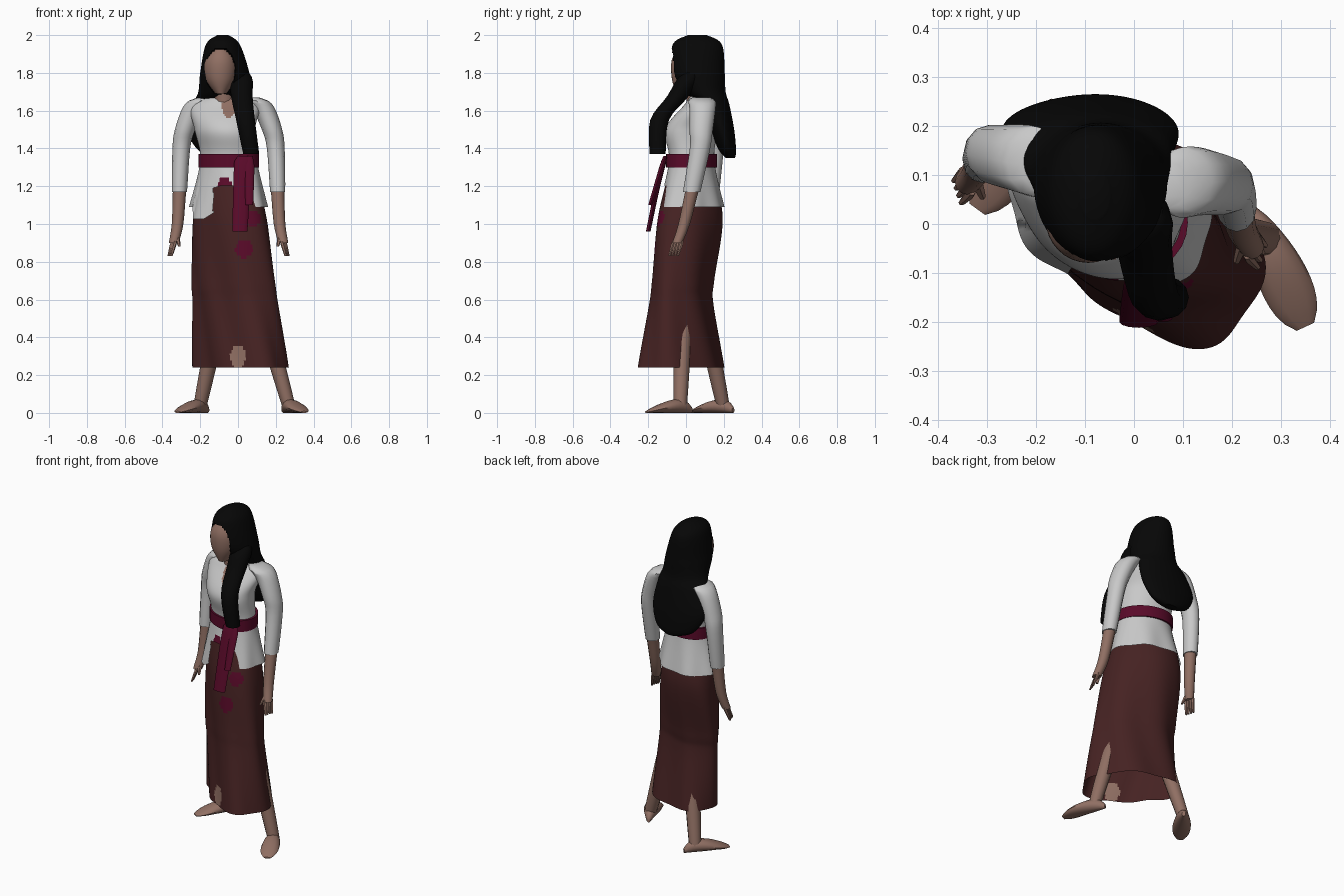
import bpy, bmesh
from math import sin, cos, tau, pi, radians
from mathutils import Vector

cube = bpy.data.objects.get("Cube")
if cube:
    bpy.data.objects.remove(cube, do_unlink=True)


def material(name, red, green, blue):
    colour = (red, green, blue, 1)
    made = bpy.data.materials.new(name)
    made.use_nodes = True
    made.diffuse_color = colour
    shader = made.node_tree.nodes["Principled BSDF"]
    shader.inputs["Base Color"].default_value = colour
    shader.inputs["Roughness"].default_value = 1
    return made


skin = material("skin", .28, .16, .125)
black = material("black hair", .002, .002, .002)
white = material("white cloth", .58, .58, .58)
brown = material("brown skirt", .06, .016, .016)
wine = material("wine sash", .1, .003, .022)


def interpolate(keys, steps):
    """Yield a smooth Catmull-Rom run through the key vectors."""
    keys = [Vector(key) for key in keys]
    padded = [keys[0], *keys, keys[-1]]
    for before, start, end, after in zip(padded, padded[1:], padded[2:], padded[3:]):
        leave, arrive = (end - before) / 2, (after - start) / 2
        for step in range(steps):
            t = step / steps
            blend = t * t * (3 - 2 * t)
            yield (start.lerp(end, blend) + leave * t * (1 - t) ** 2
                   - arrive * t * t * (1 - t))
    yield keys[-1]


def build(name, rings, materials, colour_rule=None, cut_rule=None, caps=True):
    """Skin the rings, then colour or remove faces by rule."""
    bm = bmesh.new()
    rows = [[bm.verts.new(point) for point in ring] for ring in rings]
    for lower, upper in zip(rows, rows[1:]):
        for i in range(len(lower)):
            bm.faces.new((lower[i - 1], lower[i], upper[i], upper[i - 1]))
    if caps:
        bm.faces.new(rows[0])
        bm.faces.new(rows[-1])
    bmesh.ops.recalc_face_normals(bm, faces=bm.faces[:])
    if colour_rule:
        for face in bm.faces:
            face.material_index = colour_rule(face.calc_center_median())
    if cut_rule:
        opening = [face for face in bm.faces if cut_rule(face.calc_center_median())]
        bmesh.ops.delete(bm, geom=opening, context="FACES")
    mesh = bpy.data.meshes.new(name)
    bm.to_mesh(mesh)
    bm.free()
    for entry in materials:
        mesh.materials.append(entry)
    part = bpy.data.objects.new(name, mesh)
    bpy.context.collection.objects.link(part)
    bpy.ops.object.select_all(action="DESELECT")
    part.select_set(True)
    bpy.context.view_layer.objects.active = part
    bpy.ops.object.shade_smooth_by_angle(angle=radians(50))


def loft(name, sections, materials, sides=32, steps=4, skew=0, warp=None, **rules):
    """Level ovals given as x, y, z, half width, half depth; skew turns them."""
    rings = []
    for x, y, z, width, depth in interpolate(sections, steps):
        ring = []
        for side in range(sides):
            angle = tau * side / sides
            point = Vector((x + width * cos(angle), y + depth * sin(angle - skew), z))
            if warp:
                warp(point, angle)
            ring.append(point)
        rings.append(ring)
    build(name, rings, materials, **rules)


def tube(name, path, start, end, material, flat=1, sides=12):
    """Tapered limb or ribbon with a rounded beginning."""
    last = len(path) - 1
    sections = []
    for i, point in enumerate(interpolate(path, 4)):
        t = i / (4 * last)
        radius = (start + (end - start) * t) * min(1, .6 + 3 * t)
        sections.append((*point, radius, radius * flat))
    loft(name, sections, [material], sides=sides, steps=1)


def in_spot(point, x, z, width, height):
    across, up = (point.x - x) / width, (point.z - z) / height
    return point.y < .05 and across * across + up * up < 1


# Skirt with soft folds, a swept-back right front, wine marks and a gap at the hem
def fold_skirt(point, angle):
    low = max(0, 1.2 - point.z)
    swing = low * (.01 * sin(6 * angle + 5 * point.z) - .07 * max(0, cos(angle - 4)) ** 2)
    point.x += swing * cos(angle)
    point.y += swing * sin(angle)


def colour_skirt(point):
    if in_spot(point, .03, .87, .045, .05) or in_spot(point, .08, 1.03, .04, .04):
        return 1
    return 2 if in_spot(point, 0, .3, .04, .06) else 0


loft("skirt", [(-.05, .03, 1.27, .14, .12), (-.045, .02, 1.02, .2, .175),
               (-.03, -.02, .7, .225, .165), (-.02, -.03, .57, .23, .17),
               (0, -.03, .24, .26, .23)],
     [brown, wine, skin], sides=128, steps=18, skew=.3, warp=fold_skirt,
     colour_rule=colour_skirt, caps=False)


# Blouse with a bare throat, parted below the sash
def shape_hem(point, angle):
    drop = max(0, 1.3 - point.z)
    flare = drop * .03 * (1 + sin(7 * angle))
    point.x += flare * cos(angle)
    point.y += flare * sin(angle)
    if point.y < 0:
        point.z -= drop * max(0, min(.3, -3 * (point.x + .08)))


def parted(point):
    return point.y < 0 and point.z < 1.2 and -.13 < point.x < .05


def colour_blouse(point):
    if in_spot(point, -.07, 1.21, .04, .03):
        return 2
    return int(in_spot(point, -.05, 1.62, .035, .06))


loft("blouse", [(-.07, .08, 1.685, .06, .05), (-.07, .09, 1.63, .18, .1),
                (-.07, .03, 1.5, .16, .14), (-.05, .03, 1.34, .15, .12),
                (-.05, .03, 1.09, .2, .165)],
     [white, skin, wine], sides=128, steps=14, skew=.2, warp=shape_hem, caps=False,
     colour_rule=colour_blouse, cut_rule=parted)

# Sash with two hanging ends
loft("sash", [(-.05, .03, z, .16, .135) for z in (1.3, 1.37)], [wine], skew=.2)
tube("sash_long_end", [(.03, -.11, 1.36), (.02, -.15, 1.2), (.01, -.2, .96)],
     .05, .04, wine, flat=.3)
tube("sash_short_end", [(.06, -.11, 1.36), (.06, -.19, 1.1)], .03, .02, wine, flat=.5)

# Neck and face
tube("neck", [(-.08, .05, 1.8), (-.07, .06, 1.6)], .055, .055, skin)
loft("face", [(-.09, .02, 1.95, .03, .05), (-.093, .01, 1.87, .082, .085),
              (-.093, .01, 1.77, .08, .085), (-.09, 0, 1.69, .03, .05)], [skin])


# Hair, hollowed around the face, with one lock falling forward
def hollow_face(point, angle):
    if in_spot(point, -.093, 1.81, .077, .12):
        point.y += .05


loft("hair", [(-.08, .06, 2, .03, .05), (-.08, .06, 1.95, .09, .13),
              (-.07, .065, 1.8, .13, .14), (-.07, .1, 1.7, .14, .11),
              (-.08, .15, 1.63, .16, .08), (-.09, .19, 1.5, .18, .065),
              (-.08, .22, 1.39, .13, .045), (-.07, .235, 1.35, .05, .025)],
     [black], sides=128, steps=12, warp=hollow_face)
tube("hair_front_lock", [(.02, .03, 1.8), (.02, -.04, 1.68), (.04, -.14, 1.55),
                         (.07, -.15, 1.37)], .065, .042, black)

# Arms mirrored about the body, the left one swung forward
for side, sign in (("left", 1), ("right", -1)):
    def place(reach, y, z):
        return Vector((sign * reach - .05, y - sign * (.12 - .06 * z), z))

    cuff, wrist, palm = place(.26, .08, 1.17), place(.27, .05, 1), place(.29, .02, .9)
    tube(f"{side}_sleeve", [place(.12, .1, 1.67), place(.18, .11, 1.62),
                            place(.23, .11, 1.5), place(.25, .11, 1.4), cuff],
         .068, .04, white, flat=1.15)
    tube(f"{side}_forearm_and_hand", [cuff.lerp(wrist, -.3), cuff, wrist, palm],
         .04, .026, skin)
    for finger in range(4):
        spread = Vector((sign * .005, .015, 0)) * (finger - 1.5)
        tip = palm + spread + Vector((sign * .02, -.02, -.07))
        knuckle = palm.lerp(wrist, .1) + spread
        tube(f"{side}_finger_{finger}", [knuckle, tip], .012, .006, skin, sides=6)
    thumb = palm + Vector((-sign * .03, -.03, -.02))
    tube(f"{side}_thumb", [wrist.lerp(palm, .4), thumb], .016, .007, skin, sides=6)


# Lower legs and bare feet
def leg(side, heel, toe):
    heel, toe = Vector(heel), Vector(toe)
    stride = toe - heel
    across = Vector((-stride.y, stride.x, 0)).normalized()
    rings = []
    for step in range(13):
        t = step / 12
        rounding = max(.3, sin(pi * t) ** .4)
        width, height = (.035 + .03 * t) * rounding, (.1 - .07 * t) * rounding
        rings.append([heel + stride * t + across * width * cos(tau * i / 12)
                      + Vector((0, 0, height * (1 + sin(tau * i / 12)) / 2))
                      for i in range(12)])
    build(f"{side}_foot", rings, [skin])
    ankle = heel.lerp(toe, .25) + Vector((0, 0, .04))
    shin = ankle * .8 + Vector((0, 0, .2))
    knee = ankle * .5 + Vector((0, 0, .5))
    tube(f"{side}_leg", [knee, shin, ankle], .05, .035, skin)


leg("left", (.24, .03, 0), (.35, -.21, 0))
leg("right", (-.16, .25, 0), (-.32, .03, 0))
